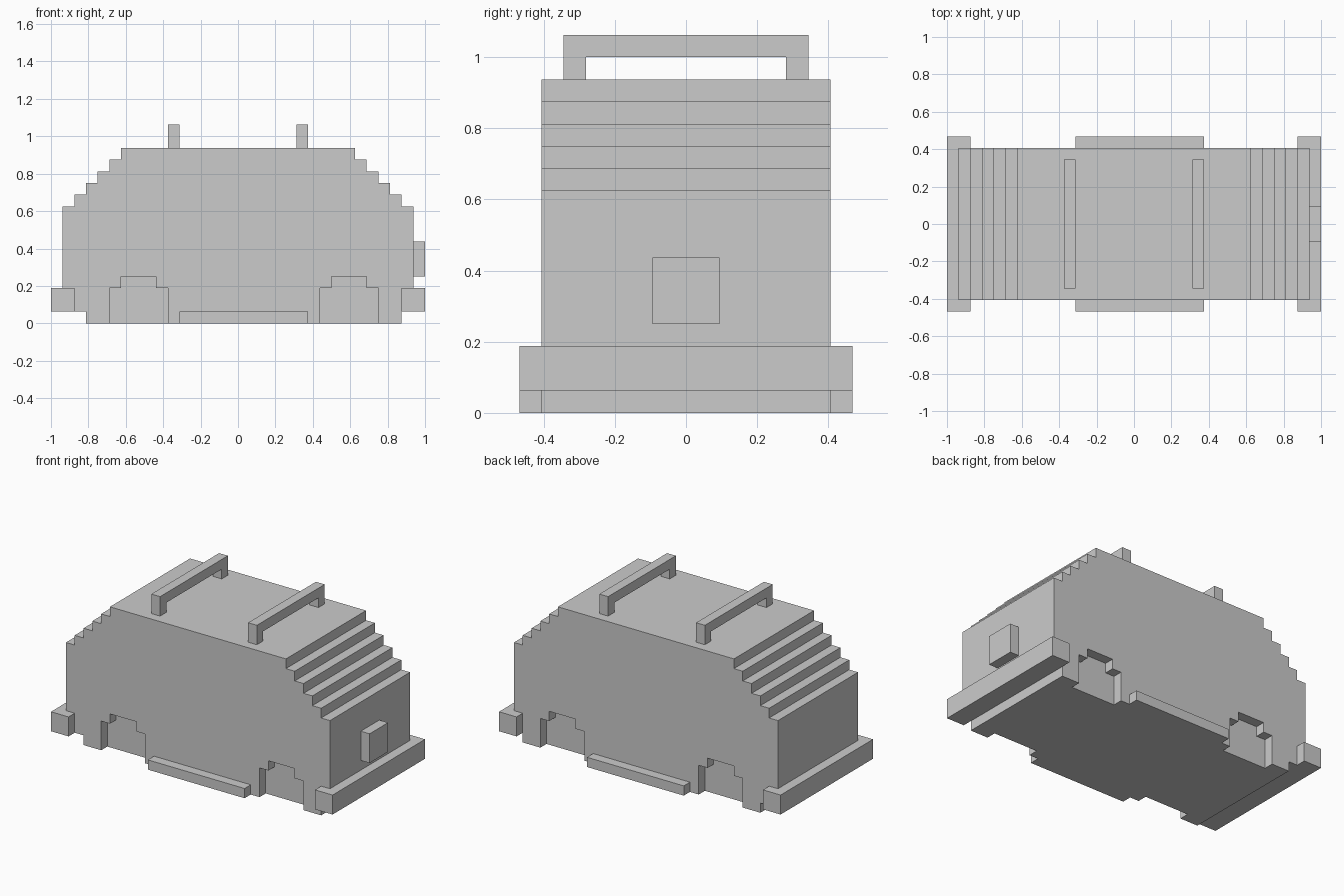
import bpy
import bmesh

if "Cube" in bpy.data.objects:
    bpy.data.objects.remove(bpy.data.objects["Cube"])

U = 1 / 16  # the model sits on a 1/16 grid; sizes below are in grid steps


def prism(name, profile, y0, y1):
    """Extrude an (x, z) profile along y."""
    bm = bmesh.new()
    face = bm.faces.new([bm.verts.new((x * U, y0 * U, z * U)) for x, z in profile])
    out = bmesh.ops.extrude_face_region(bm, geom=[face])
    verts = [v for v in out["geom"] if isinstance(v, bmesh.types.BMVert)]
    bmesh.ops.translate(bm, verts=verts, vec=(0, (y1 - y0) * U, 0))
    bmesh.ops.recalc_face_normals(bm, faces=bm.faces)
    mesh = bpy.data.meshes.new(name)
    bm.to_mesh(mesh)
    bm.free()
    obj = bpy.data.objects.new(name, mesh)
    bpy.context.collection.objects.link(obj)
    return obj


def box(name, x0, x1, y0, y1, z0, z1):
    return prism(name, [(x0, z0), (x1, z0), (x1, z1), (x0, z1)], y0, y1)


# Body: stepped ends rising to a flat roof, notched below for the bumpers
right = [(14, 0), (14, 3), (15, 3), (15, 10)]
left = [(-13, 0), (-13, 1), (-14, 1), (-14, 3), (-15, 3), (-15, 10)]
for i in range(5):
    for side, s in ((right, 1), (left, -1)):
        side += [(s * (14 - i), 10 + i), (s * (14 - i), 11 + i)]
    # the steps go inward one unit for each unit of height
right.append((10, 15))
left.append((-10, 15))
right = list(dict.fromkeys(right))
left = list(dict.fromkeys(left))
body = prism("body", right + left[::-1], -6.5, 6.5)

# Wheel arches: shallow recesses on both sides
for x in (-11, 7):
    arch = [(x, -1), (x + 5, -1), (x + 5, 3), (x + 4, 3), (x + 4, 4),
            (x + 1, 4), (x + 1, 3), (x, 3)]
    for y0, y1 in ((-8, -5.5), (5.5, 8)):
        cutter = prism("arch_cutter", arch, y0, y1)
        cutter.hide_render = True
        mod = body.modifiers.new("arch", "BOOLEAN")
        mod.operation = "DIFFERENCE"
        mod.solver = "EXACT"
        mod.object = cutter
        bpy.context.view_layer.objects.active = body
        bpy.ops.object.modifier_apply(modifier=mod.name)
        bpy.data.objects.remove(cutter)

# Bumpers
box("bumper_right", 14, 16, -7.5, 7.5, 1, 3)
box("bumper_left", -16, -14, -7.5, 7.5, 1, 3)

# Side steps
box("side_step_front", -5, 6, -7.5, -6.5, 0, 1)
box("side_step_back", -5, 6, 6.5, 7.5, 0, 1)

# Plate on the right end
box("end_plate", 15, 16, -1.5, 1.5, 4, 7)

# Roof bars, each a rail on two feet
for side, x in (("left", -6), ("right", 5)):
    box(f"roof_rail_{side}", x, x + 1, -5.5, 5.5, 16, 17)
    box(f"roof_foot_front_{side}", x, x + 1, -5.5, -4.5, 15, 16)
    box(f"roof_foot_back_{side}", x, x + 1, 4.5, 5.5, 15, 16)
